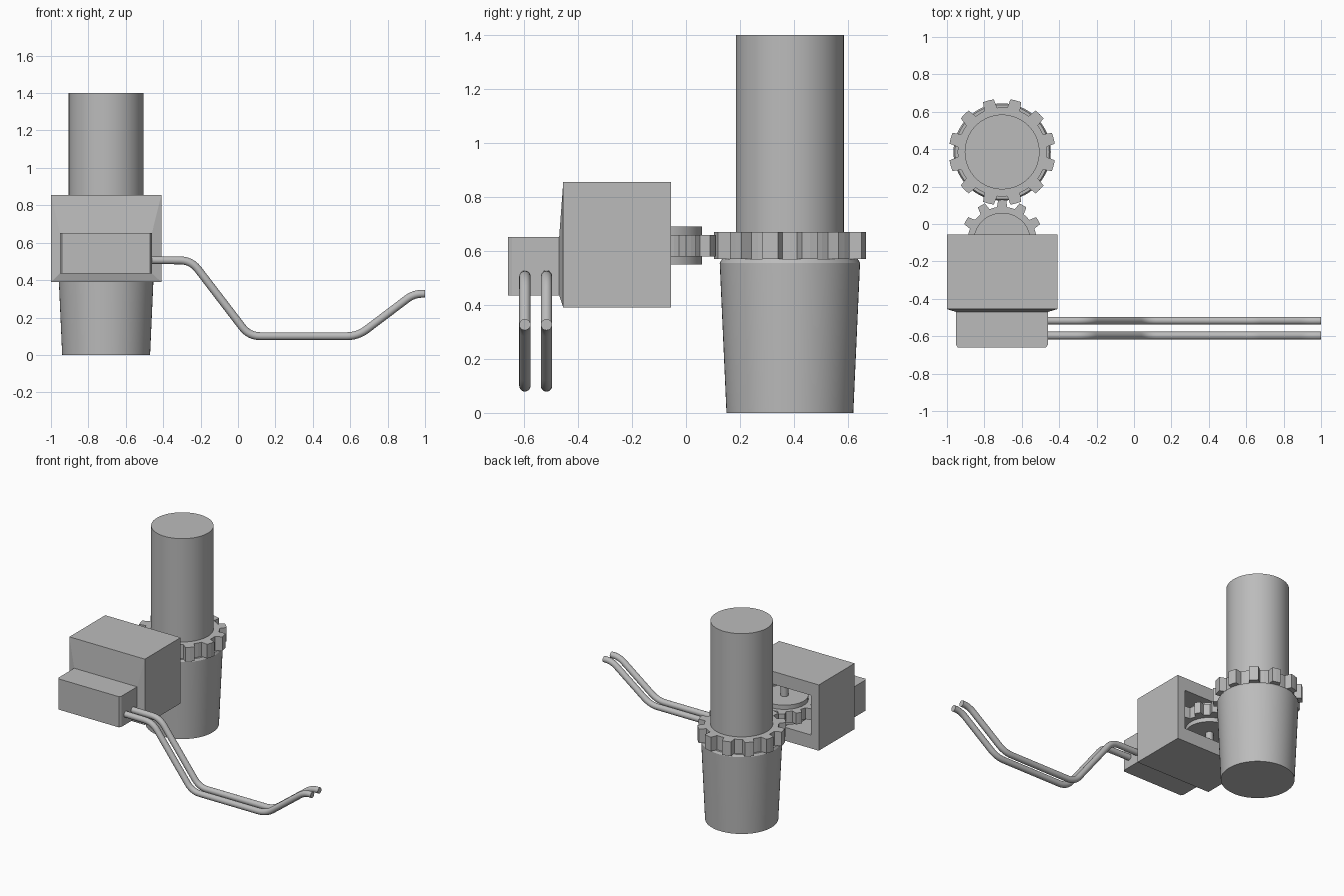
import bpy, bmesh, math
from mathutils import Vector

if "Cube" in bpy.data.objects:
    bpy.data.objects.remove(bpy.data.objects["Cube"])

grey = bpy.data.materials.new("plain grey")
grey.diffuse_color = (0.5, 0.5, 0.5, 1)
grey.use_nodes = True
grey.node_tree.nodes["Principled BSDF"].inputs["Base Color"].default_value = grey.diffuse_color
CX = -0.705          # shared x of both gear axes
COL_Y, PIN_Y = 0.385, -0.093


def finish(bm, name, smooth=True):
    bmesh.ops.recalc_face_normals(bm, faces=bm.faces)
    me = bpy.data.meshes.new(name)
    bm.to_mesh(me)
    bm.free()
    ob = bpy.data.objects.new(name, me)
    bpy.context.collection.objects.link(ob)
    me.materials.append(grey)
    if smooth:
        bpy.ops.object.select_all(action='DESELECT')
        ob.select_set(True)
        bpy.context.view_layer.objects.active = ob
        bpy.ops.object.shade_smooth_by_angle(angle=math.radians(25))
    return ob


def loft(name, rings, smooth=True):
    """Skin a list of equal-length point rings and cap both ends."""
    bm = bmesh.new()
    vs = [[bm.verts.new(p) for p in r] for r in rings]
    n = len(vs[0])
    for a, b in zip(vs, vs[1:]):
        for i in range(n):
            j = (i + 1) % n
            bm.faces.new((a[i], a[j], b[j], b[i]))
    bm.faces.new(vs[0])
    bm.faces.new(vs[-1])
    return finish(bm, name, smooth)


def turned(name, y, profile, n=64):
    """Round part on a vertical axis from (radius, z) pairs."""
    return loft(name, [[(CX + r * math.cos(math.tau * i / n), y + r * math.sin(math.tau * i / n), z)
                        for i in range(n)] for r, z in profile])


def gear(name, y, root, tip, z0, z1, phase, root_half, tip_half, teeth=12):
    """Flat spur gear with tapered teeth; half widths in degrees."""
    pts = []
    for k in range(teeth):
        mid = phase + 360 / teeth * k
        for r, d in ((root, -root_half), (tip, -tip_half), (tip, 0), (tip, tip_half), (root, root_half),
                     (root, 180 / teeth)):
            a = math.radians(mid + d)
            pts.append((CX + r * math.cos(a), y + r * math.sin(a)))
    return loft(name, [[(px, py, z) for px, py in pts] for z in (z0, z1)], False)


# Column, tapered base and large gear
turned("column", COL_Y, [(0.2, 0.55), (0.2, 1.4)])
turned("tapered_base", COL_Y, [(0.235, 0), (0.26, 0.555), (0.252, 0.57)])
gear("large_gear", COL_Y, 0.238, 0.285, 0.57, 0.67, 15, 8.5, 6)

# Pinion with raised hub disc and its shaft
gear("pinion_gear", PIN_Y, 0.185, 0.223, 0.58, 0.66, 0, 8.5, 5.5)
turned("pinion_hub", PIN_Y, [(0.153, 0.55), (0.153, 0.69)])
turned("pinion_shaft", PIN_Y, [(0.025, 0.48), (0.025, 0.77)], 24)

# Housing: cavity, rear rim, main box, short slope, front block with chamfered nose
rects = [(-0.40, -0.94, -0.47, 0.485, 0.765), (-0.055, -0.94, -0.47, 0.485, 0.765),
         (-0.055, -1.0, -0.41, 0.39, 0.855), (-0.455, -1.0, -0.41, 0.39, 0.855),
         (-0.47, -0.952, -0.46, 0.435, 0.652), (-0.645, -0.952, -0.46, 0.435, 0.652),
         (-0.66, -0.942, -0.47, 0.435, 0.652)]
loft("gear_housing", [[(a, y, c), (b, y, c), (b, y, d), (a, y, d)] for y, a, b, c, d in rects], False)

# Pair of bent rods with rounded corners
corners = [Vector(p) for p in ((-0.48, 0.507), (-0.25, 0.505), (0.06, 0.10),
                               (0.64, 0.10), (0.94, 0.327), (1.0, 0.327))]
path = [corners[0]]
for p, c, q in zip(corners, corners[1:], corners[2:]):
    trim = min(0.06, 0.75 * (q - c).length)
    s, e = c + (p - c).normalized() * trim, c + (q - c).normalized() * trim
    for i in range(7):
        t = i / 6
        path.append(s * (1 - t) ** 2 + c * 2 * t * (1 - t) + e * t * t)
path.append(corners[-1])

for label, y in (("rear_rod", -0.517), ("front_rod", -0.597)):
    rings = []
    for i, p in enumerate(path):
        d = (path[min(i + 1, len(path) - 1)] - path[max(i - 1, 0)]).normalized()
        rings.append([(p.x - d.y * 0.021 * math.sin(a), y + 0.021 * math.cos(a), p.y + d.x * 0.021 * math.sin(a))
                      for a in (math.tau * k / 20 for k in range(20))])
    loft(label, rings)
